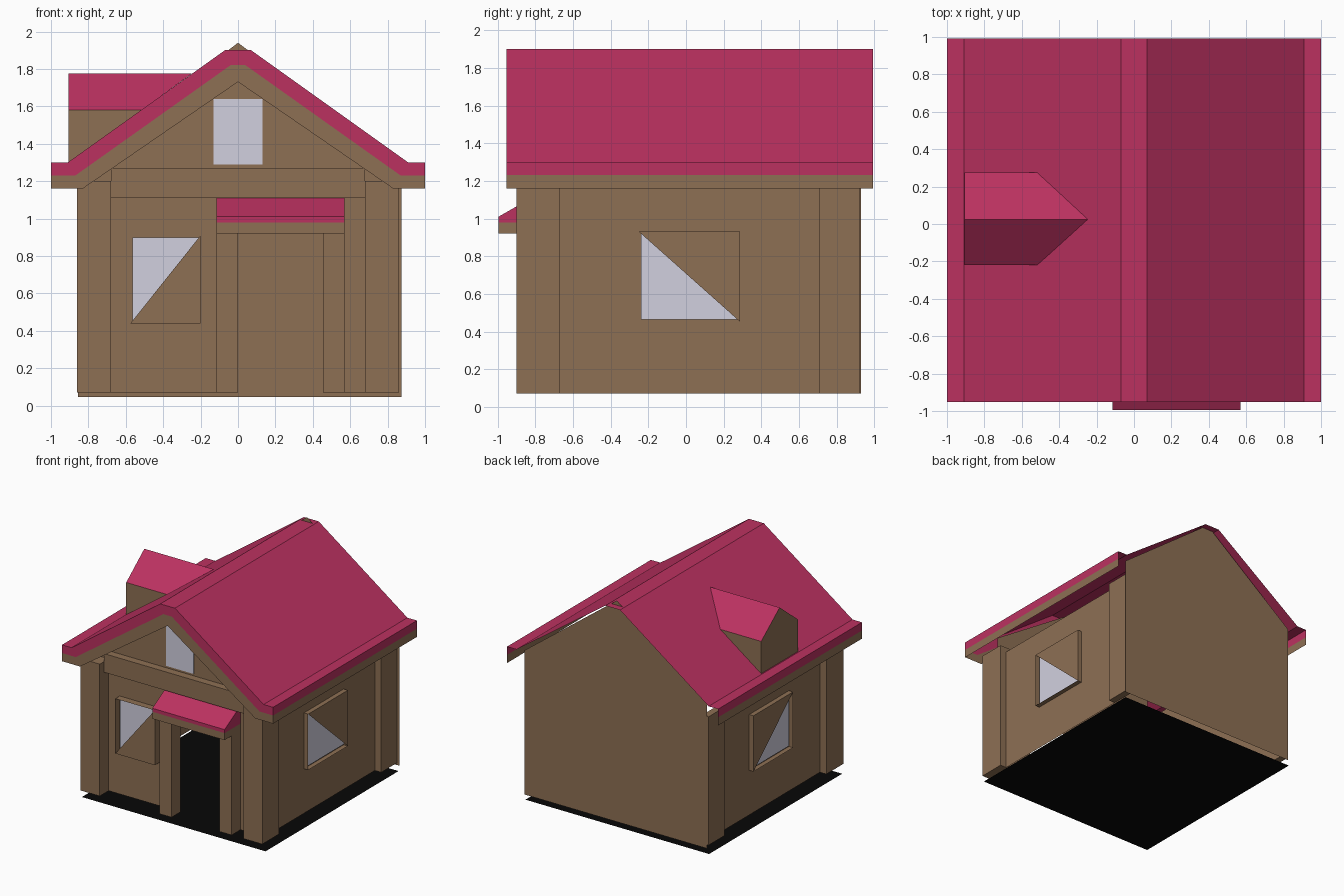
import bpy, bmesh
from mathutils import Vector

if "Cube" in bpy.data.objects:
    bpy.data.objects.remove(bpy.data.objects["Cube"])


def material(name, rgb):
    m = bpy.data.materials.new(name)
    m.diffuse_color = (*rgb, 1)
    m.use_nodes = True
    m.node_tree.nodes["Principled BSDF"].inputs["Base Color"].default_value = m.diffuse_color
    return m


PINK = material("raspberry_roof", (0.50, 0.031, 0.118))
WOOD = material("brown_wood", (0.27, 0.16, 0.088))
GLASS = material("pale_glass", (0.64, 0.63, 0.74))
DARK = material("black_floor", (0.002, 0.002, 0.002))
CORE = Vector((0, 0, 0.8))


def build(name, polys, mat, core=CORE):
    """Object from polygons (lists of points); every face is turned away from core."""
    bm = bmesh.new()
    for p in polys:
        f = bm.faces.new([bm.verts.new(c) for c in p])
        f.normal_update()
        if f.normal.dot(f.calc_center_median() - core) < 0:
            f.normal_flip()
    bmesh.ops.remove_doubles(bm, verts=bm.verts, dist=0.0005)
    me = bpy.data.meshes.new(name)
    bm.to_mesh(me)
    bm.free()
    me.materials.append(mat)
    ob = bpy.data.objects.new(name, me)
    bpy.context.collection.objects.link(ob)
    return ob


def prism(name, profile, place, a, b, mat):
    """Closed prism: a 2D profile placed at depths a and b."""
    n = len(profile)
    A = [place(u, v, a) for u, v in profile]
    B = [place(u, v, b) for u, v in profile]
    polys = [A, B] + [[A[i], A[(i + 1) % n], B[(i + 1) % n], B[i]] for i in range(n)]
    core = sum((Vector(c) for c in A + B), Vector()) / (2 * n)
    return build(name, polys, mat, core)


def box(name, x0, x1, y0, y1, z0, z1, mat=WOOD):
    return prism(name, [(x0, z0), (x1, z0), (x1, z1), (x0, z1)],
                 lambda u, v, d: (u, d, v), y0, y1, mat)


# --- main roof: open shell with flat ledges, front bargeboard in two colours
Y0, Y1 = -0.953, 0.993


def mirrored(half):
    return half + [(-x, z) for x, z in reversed(half) if x != 0]


outer = mirrored([(-1, 1.30), (-0.91, 1.30), (-0.07, 1.90)])
middle = mirrored([(-1, 1.23), (-0.87, 1.23), (-0.04, 1.82)])
lower = mirrored([(-1, 1.16), (-0.83, 1.16), (-0.001, 1.73)])


def band(a, b):
    return [[(a[i][0], Y0, a[i][1]), (a[i + 1][0], Y0, a[i + 1][1]),
             (b[i + 1][0], Y0, b[i + 1][1]), (b[i][0], Y0, b[i][1])] for i in range(5)]


def eaves(z0, z1):
    return [[(x, Y0, z0), (x, Y1, z0), (x, Y1, z1), (x, Y0, z1)] for x in (-1, 1)]


slopes = [[(p[0], Y0, p[1]), (q[0], Y0, q[1]), (q[0], Y1, q[1]), (p[0], Y1, p[1])]
          for p, q in zip(outer, outer[1:])]
build("main_roof", slopes + band(outer, middle) + eaves(1.23, 1.30), PINK)
build("roof_trim", band(middle, lower) + eaves(1.16, 1.23), WOOD)

# --- floor sheet
build("floor", [[(-0.87, -0.87, 0), (0.87, -0.87, 0), (0.87, 0.93, 0), (-0.87, 0.93, 0)]], DARK)

# --- back wall with gable, its tip pokes through the ridge
yb = 0.935
build("back_wall", [
    [(-0.855, yb, 0.045), (0.875, yb, 0.045), (0.875, yb, 1.28), (-0.855, yb, 1.28)],
    [(-0.855, yb, 1.28), (0.875, yb, 1.28), (0, yb, 1.94)]], WOOD)

# --- front wall around the door opening, with gable
yf = -0.78
build("front_wall", [
    [(-0.8, yf, 0.07), (0, yf, 0.07), (0, yf, 0.92), (-0.8, yf, 0.92)],
    [(0.455, yf, 0.07), (0.8, yf, 0.07), (0.8, yf, 0.92), (0.455, yf, 0.92)],
    [(-0.8, yf, 0.92), (0.8, yf, 0.92), (0.8, yf, 1.34), (0, yf, 1.86), (-0.8, yf, 1.34)]], WOOD)
box("front_beam", -0.68, 0.68, -0.845, yf, 1.11, 1.27)
box("gable_window", -0.13, 0.13, yf - 0.008, yf, 1.29, 1.64, GLASS)

# --- side walls and corner posts
for s, side in ((-1, "left"), (1, "right")):
    x = 0.8 * s
    build(side + "_wall", [[(x, yf, 0.07), (x, 0.93, 0.07), (x, 0.93, 1.16), (x, yf, 1.16)]], WOOD)
    xa, xb = sorted((0.68 * s, 0.86 * s))
    box(side + "_front_post", xa, xb, -0.90, -0.67, 0.07, 1.20)
    xa, xb = sorted((0.80 * s, 0.86 * s))
    box(side + "_back_post", xa, xb, 0.71, 0.925, 0.07, 1.17)


# --- windows: projecting frame, glass at the back, half covered by a wooden triangle
def window(name, place, u0, u1, v0, v1, depth, tri):
    c = [(u0, v0), (u1, v0), (u1, v1), (u0, v1)]
    core = Vector(place((u0 + u1) / 2, (v0 + v1) / 2, 0))
    rim = [[place(*c[i], 0), place(*c[(i + 1) % 4], 0),
            place(*c[(i + 1) % 4], depth), place(*c[i], depth)] for i in range(4)]
    rim.append([place(*c[i], depth) for i in tri])
    build(name + "_frame", rim, WOOD, core)
    e = 0.012
    pane = [(u0 + e, v0 + e), (u1 - e, v0 + e), (u1 - e, v1 - e), (u0 + e, v1 - e)]
    build(name + "_glass", [[place(u, v, 0.01) for u, v in pane]], GLASS)


window("front_window", lambda u, v, d: (u, yf - d, v), -0.575, -0.2, 0.44, 0.91, 0.06, (0, 1, 2))
for s, side in ((-1, "left"), (1, "right")):
    window(side + "_window", lambda u, v, d, s=s: (s * (0.8 + d), u, v),
           -0.25, 0.287, 0.452, 0.93, 0.04, (1, 2, 3))

# --- porch: posts, lintel, sloped roof
box("porch_post_left", -0.115, 0, -0.90, yf, 0.07, 0.92)
box("porch_post_right", 0.455, 0.57, -0.90, yf, 0.07, 0.92)
box("porch_lintel", -0.115, 0.57, -0.995, yf, 0.92, 0.98)
prism("porch_roof", [(-0.995, 0.98), (-0.995, 1.01), (-0.82, 1.11), (yf, 1.11), (yf, 0.98)],
      lambda u, v, d: (d, u, v), -0.115, 0.57, PINK)

# --- dormer on the left slope
xd, ya, ym, yc = -0.905, -0.22, 0.025, 0.275
ridge_f, ridge_b = (xd, ym, 1.775), (-0.247, ym, 1.775)
core = Vector((-0.7, ym, 1.45))
roof, body = [], [[(xd, ya, 1.30), (xd, yc, 1.30), (xd, yc, 1.58), ridge_f, (xd, ya, 1.58)]]
for y in (ya, yc):
    roof.append([(xd, y, 1.58), ridge_f, ridge_b, (-0.517, y, 1.58)])
    body.append([(xd, y, 1.30), (xd, y, 1.58), (-0.517, y, 1.58)])
build("dormer_roof", roof, PINK, core)
build("dormer_body", body, WOOD, core)
